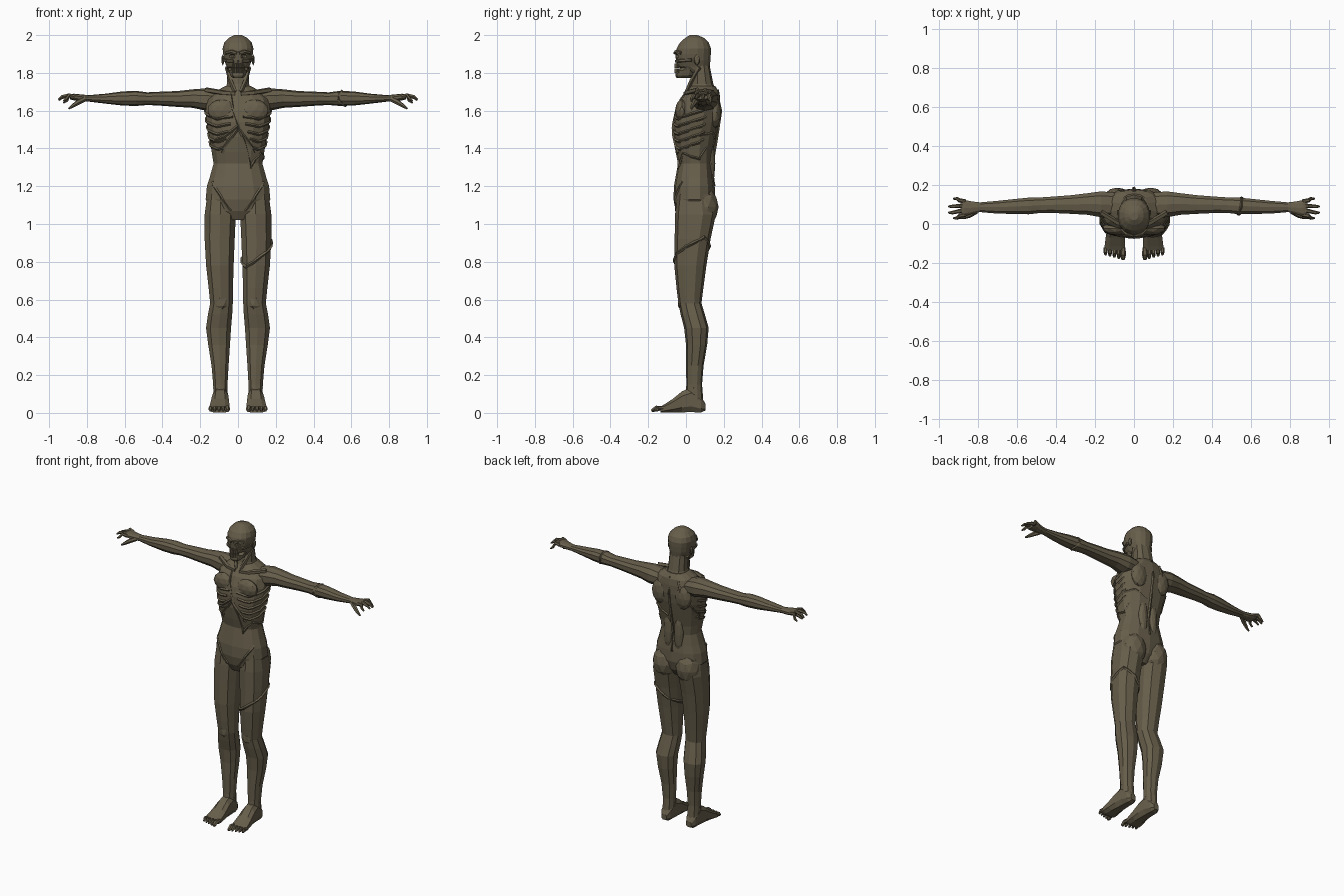
import bpy, bmesh, math
from mathutils import Vector
from mathutils.bvhtree import BVHTree

skin = bpy.data.materials.new("dried_skin_brown")
skin.diffuse_color = (0.135, 0.112, 0.07, 1)


def make(name, verts, faces, mirror=False):
    me = bpy.data.meshes.new(name)
    me.from_pydata([tuple(v) for v in verts], [], faces)
    bm = bmesh.new()
    bm.from_mesh(me)
    bmesh.ops.recalc_face_normals(bm, faces=bm.faces)
    bm.to_mesh(me)
    bm.free()
    me.materials.append(skin)
    ob = bpy.data.objects.new(name, me)
    bpy.context.collection.objects.link(ob)
    if mirror:
        ob.modifiers.new("mirror", 'MIRROR').use_mirror_merge = False
    return ob


def skin_rings(rings, closed=False):
    n, m = len(rings[0]), len(rings)
    faces = []
    for i in range(m if closed else m - 1):
        a, b = i * n, (i + 1) % m * n
        faces += [(a + j, a + (j + 1) % n, b + (j + 1) % n, b + j) for j in range(n)]
    if not closed:
        faces += [tuple(range(n)), tuple(range((m - 1) * n, m * n))]
    return [v for r in rings for v in r], faces


def loft(name, axis, sections, n=10, mirror=False, power=0.85):
    """Sections are (position on axis, u min, u max, v min, v max)."""
    rings = []
    for t, u0, u1, v0, v1 in sections:
        ring = []
        for k in range(n):
            a = 2 * math.pi * (k + 0.5) / n
            c, s = math.cos(a), math.sin(a)
            u = (u0 + u1) / 2 + (u1 - u0) / 2 * math.copysign(abs(c) ** power, c)
            v = (v0 + v1) / 2 + (v1 - v0) / 2 * math.copysign(abs(s) ** power, s)
            ring.append({'z': (u, v, t), 'x': (t, u, v), 'y': (u, t, v)}[axis])
        rings.append(ring)
    return make(name, *skin_rings(rings), mirror)


def tube(name, pts, radii, n=6, mirror=False, closed=False):
    pts = [Vector(p) for p in pts]
    rings, m = [], len(pts)
    for i, p in enumerate(pts):
        if closed:
            d = pts[(i + 1) % m] - pts[i - 1]
        else:
            d = pts[min(i + 1, m - 1)] - pts[max(i - 1, 0)]
        q = d.to_track_quat('Z', 'Y')
        r = radii[i] if isinstance(radii, (list, tuple)) else radii
        rings.append([p + q @ Vector((r * math.cos(2 * math.pi * k / n),
                                      r * math.sin(2 * math.pi * k / n), 0)) for k in range(n)])
    return make(name, *skin_rings(rings, closed), mirror)


def ridge(name, body, pts, r=0.006, mirror=False, closed=False):
    """Raised edge that follows the surface of a body part."""
    me = body.data
    tree = BVHTree.FromPolygons([v.co for v in me.vertices], [p.vertices[:] for p in me.polygons])
    pts = [Vector(p) for p in pts]
    path = []
    for i in range(len(pts) if closed else len(pts) - 1):
        a, b = pts[i], pts[(i + 1) % len(pts)]
        path += [tree.find_nearest(a.lerp(b, k / 4))[0] for k in range(4)]
    if not closed:
        path.append(tree.find_nearest(pts[-1])[0])
    return tube(name, path, r, 4, mirror, closed)


def blob(name, loc, size, mirror=True, subdiv=2):
    bm = bmesh.new()
    bmesh.ops.create_icosphere(bm, subdivisions=subdiv, radius=1)
    verts = [Vector(loc) + Vector((v.co.x * size[0], v.co.y * size[1], v.co.z * size[2])) for v in bm.verts]
    faces = [tuple(v.index for v in f.verts) for f in bm.faces]
    bm.free()
    return make(name, verts, faces, mirror)


# Torso and neck
torso = loft("torso", 'z', [(z, -w, w, f, b) for z, w, f, b in [
    (1.02, .05, -.03, .10), (1.07, .14, -.055, .14), (1.13, .175, -.066, .155),
    (1.20, .168, -.064, .152), (1.25, .152, -.055, .145), (1.32, .132, -.042, .138),
    (1.38, .142, -.055, .142), (1.46, .155, -.068, .16), (1.54, .17, -.066, .176),
    (1.60, .175, -.055, .182), (1.66, .168, -.03, .18), (1.70, .125, .0, .175),
    (1.73, .07, .022, .155)]], 14)
loft("neck", 'z', [(1.69, -.08, .08, .005, .165), (1.74, -.062, .062, .022, .145),
                   (1.84, -.058, .058, .03, .125)], 10)
tube("neck_tendon", [(.015, .005, 1.70), (.04, .03, 1.76), (.058, .07, 1.83)], .012, 5, True)
tube("collar_bone", [(.015, -.002, 1.69), (.08, .005, 1.695), (.17, .06, 1.71)], .014, 5, True)
blob("chest_muscle", (.085, -.022, 1.60), (.078, .036, .06))
blob("shoulder_blade", (.085, .152, 1.59), (.06, .034, .085))
blob("back_muscle", (.038, .125, 1.32), (.035, .03, .14))
blob("buttock", (.085, .095, 1.09), (.084, .078, .105))

# Ribs, hip creases and torn skin edges
for i in range(5):
    z = 1.39 + .042 * i
    ridge("rib", torso, [(.03 + .012 * (4 - i), -.08, z + .015), (.12, -.06, z),
                         (.18, .03, z + .025), (.17, .11, z + .05)], .008, True)
ridge("hip_crease", torso, [(.15, -.03, 1.23), (.10, -.07, 1.15), (.04, -.07, 1.06)], .007, True)
ridge("rib_arch", torso, [(0, -.08, 1.51), (.05, -.08, 1.44), (.10, -.07, 1.37)], .009, True)
ridge("torn_chest_edge", torso, [(-.04, -.0, 1.70), (-.03, -.06, 1.62), (.0, -.08, 1.53),
                                 (.04, -.08, 1.42), (.07, -.08, 1.30), (.14, -.03, 1.37),
                                 (.16, .08, 1.34), (.14, .12, 1.40)], .007)
ridge("torn_flank_edge", torso, [(0, -.08, 1.52), (-.08, -.08, 1.46), (-.16, -.02, 1.43)], .008)
ridge("torn_back_edge", torso, [(-.06, .18, 1.70), (-.09, .19, 1.60), (-.15, .15, 1.52),
                                (-.17, .08, 1.45)], .009)
ridge("torn_lower_back_edge", torso, [(.16, .07, 1.47), (.12, .16, 1.48), (.03, .19, 1.43)], .008)
tube("spine", [(0, .165, 1.71), (0, .183, 1.6), (0, .162, 1.46), (0, .138, 1.32), (0, .148, 1.2)], .009, 5)

# Legs
leg = loft("leg", 'z', [
    (1.16, .02, .165, -.045, .14), (1.05, .008, .18, -.058, .158), (.92, .014, .18, -.06, .13),
    (.78, .02, .172, -.062, .108), (.66, .024, .158, -.05, .092), (.58, .025, .15, -.04, .082),
    (.52, .028, .162, -.028, .10), (.45, .034, .172, -.01, .12), (.36, .04, .16, 0, .112),
    (.25, .048, .142, 0, .093), (.15, .054, .133, .002, .085), (.06, .056, .13, -.005, .092)], 10, True)
blob("kneecap", (.087, -.026, .585), (.036, .02, .045), subdiv=1)
blob("ankle_bone", (.094, .04, .125), (.044, .016, .02), subdiv=1)
ridge("torn_thigh_edge", leg, [(.03, -.05, .77), (.10, -.08, .81), (.18, .0, .88), (.17, .10, .93),
                               (.10, .14, .88), (.02, .06, .82)], .009, closed=True)

# Feet and toes
loft("foot", 'y', [
    (.103, .072, .112, .012, .05), (.08, .058, .128, 0, .09), (.03, .052, .134, 0, .14),
    (-.02, .048, .14, 0, .118), (-.07, .044, .148, 0, .076), (-.115, .042, .154, 0, .046),
    (-.135, .044, .153, .002, .034)], 8, True, .7)
for i in range(5):
    x, tip, r = .056 + .0225 * i, -.183 + .006 * i, .013 if i == 0 else .0095
    tube("toe", [(x, -.12, .024), (x, (tip - .13) / 2, .026), (x, tip + .012, .016), (x, tip, .011)],
         [r, r * 1.1, r, r * .6], 6, True)

# Arms and palms
arm = loft("arm", 'x', [
    (.10, .03, .165, 1.605, 1.705), (.17, .032, .17, 1.60, 1.718), (.24, .045, .16, 1.615, 1.713),
    (.32, .05, .15, 1.62, 1.704), (.42, .055, .142, 1.627, 1.70), (.48, .055, .138, 1.63, 1.697),
    (.54, .048, .137, 1.625, 1.705), (.61, .05, .13, 1.627, 1.702), (.70, .052, .12, 1.637, 1.69),
    (.79, .06, .112, 1.648, 1.682), (.83, .05, .117, 1.648, 1.686), (.87, .038, .125, 1.655, 1.69),
    (.89, .04, .122, 1.66, 1.685)], 10, True)
ridge("torn_elbow_edge", arm, [(.55, .09, 1.71), (.53, .04, 1.66), (.57, .09, 1.62), (.55, .14, 1.66)],
      .007, closed=True)

# Fingers and thumb
for y, tip_y, tip_x, tip_z in [(.116, .13, .925, 1.64), (.093, .09, .95, 1.655),
                               (.07, .058, .95, 1.66), (.047, .03, .925, 1.65)]:
    tube("finger", [(.865, y, 1.673), (.895, (y * 2 + tip_y) / 3, 1.682),
                    (tip_x - .018, tip_y, tip_z + .014), (tip_x, tip_y, tip_z)],
         [.011, .011, .009, .005], 6, True)
tube("thumb", [(.81, .065, 1.662), (.845, .045, 1.645), (.875, .034, 1.625), (.897, .03, 1.61)],
     [.014, .014, .01, .005], 6, True)

# Skull with cut eye sockets and nose hole
skull = loft("skull", 'z', [(z, -w, w, f, b) for z, w, f, b in [
    (1.79, .05, .045, .12), (1.835, .062, -.048, .127), (1.865, .074, -.055, .131),
    (1.90, .08, -.058, .133), (1.93, .083, -.05, .133), (1.96, .074, -.034, .122),
    (1.985, .05, -.005, .097), (2.0, .02, .02, .06)]], 16, power=.9)
for name, loc, size, mir in [("eye_socket_cutter", (.034, -.056, 1.888), (.022, .022, .016), True),
                             ("nose_hole_cutter", (0, -.066, 1.858), (.01, .02, .014), False)]:
    cutter = blob(name, loc, size, mir, 1)
    cutter.hide_render = True
    cutter.display_type = 'WIRE'
    cut = skull.modifiers.new(name, 'BOOLEAN')
    cut.object, cut.operation, cut.solver = cutter, 'DIFFERENCE', 'EXACT'
tube("brow", [(.006, -.058, 1.905), (.035, -.052, 1.914), (.064, -.026, 1.905)], .009, 5, True)
tube("cheek_bone", [(.024, -.052, 1.862), (.055, -.034, 1.864), (.077, .03, 1.87)], .009, 5, True)
blob("ear", (.081, .058, 1.868), (.008, .017, .03), subdiv=1)

# Jaw and teeth
loft("jaw", 'z', [(1.772, -.026, .026, -.05, .02), (1.785, -.042, .042, -.056, .045),
                  (1.812, -.05, .05, -.053, .055), (1.86, -.068, .068, .03, .065)], 10)
for i in range(7):
    a = (i - 3) * .3
    x, y = .04 * math.sin(a), -.014 - .042 * math.cos(a)
    for z0, z1 in [(1.80, 1.822), (1.826, 1.85)]:
        tube("tooth", [(x, y, z0), (x, y, z1)], .006, 4)
